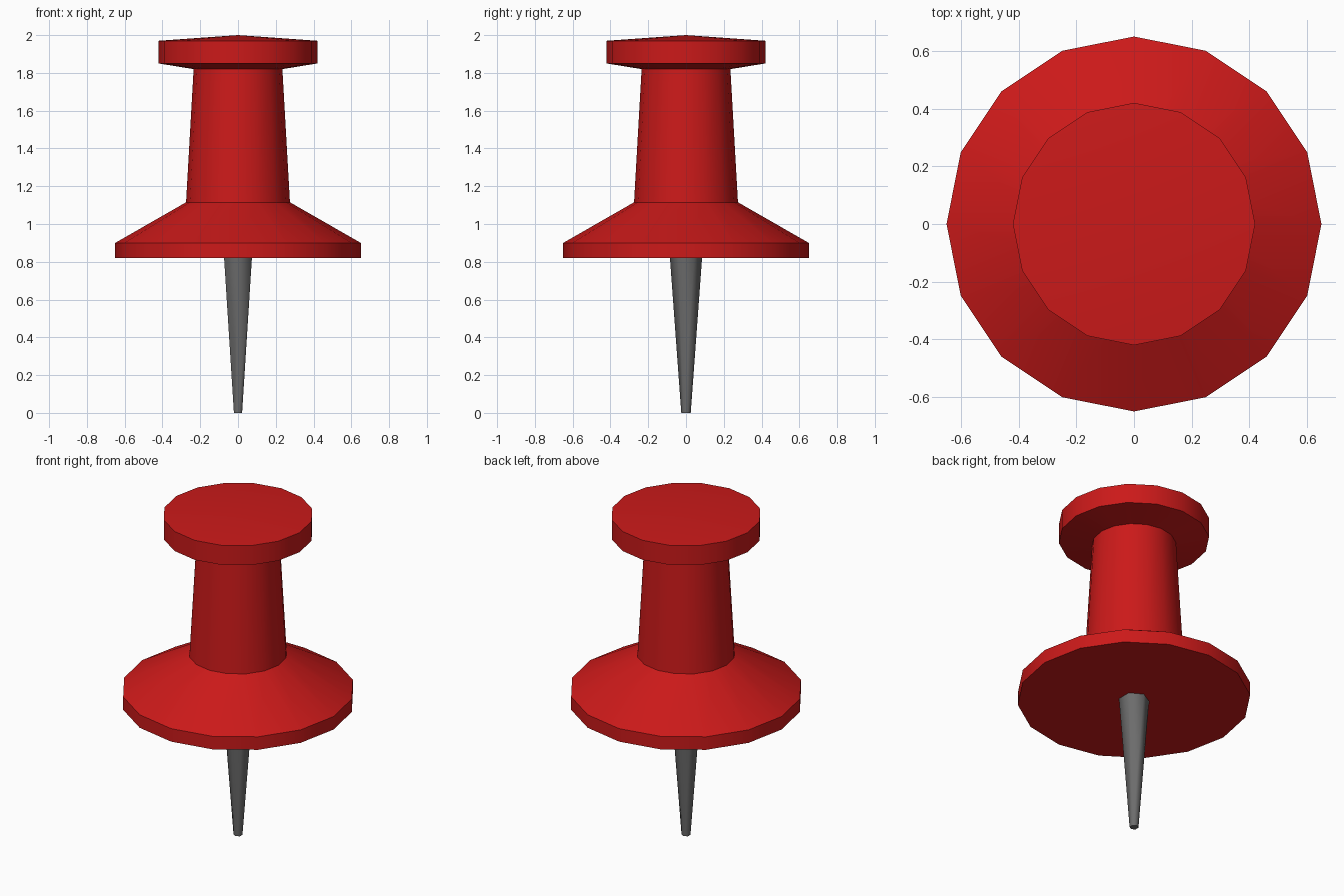
import bpy, bmesh
from math import sin, cos, pi, radians

if "Cube" in bpy.data.objects:
    bpy.data.objects.remove(bpy.data.objects["Cube"])


def lathe(name, profile, sides, smooth_angle, color=None):
    """Revolve (radius, z) points about z; radius 0 makes a single pole vertex."""
    bm = bmesh.new()
    rings = []
    for r, z in profile:
        n = 1 if r == 0 else sides
        # first vertex lies on the y axis
        rings.append([bm.verts.new((-r * sin(2 * pi * i / sides), r * cos(2 * pi * i / sides), z))
                      for i in range(n)])
    for a, b in zip(rings, rings[1:]):
        for i in range(sides):
            j = (i + 1) % sides
            if len(b) == 1:
                bm.faces.new((a[i], a[j], b[0]))
            else:
                bm.faces.new((a[i], a[j], b[j], b[i]))
    # flat end caps
    for ring in (rings[0], rings[-1]):
        if len(ring) > 1:
            bm.faces.new(ring)
    bmesh.ops.recalc_face_normals(bm, faces=bm.faces)
    mesh = bpy.data.meshes.new(name)
    bm.to_mesh(mesh)
    bm.free()
    obj = bpy.data.objects.new(name, mesh)
    bpy.context.collection.objects.link(obj)
    if color:
        mat = bpy.data.materials.new(name + "_material")
        mat.diffuse_color = color
        mat.use_nodes = True
        mat.node_tree.nodes["Principled BSDF"].inputs["Base Color"].default_value = mat.diffuse_color
        mesh.materials.append(mat)
    bpy.ops.object.select_all(action='DESELECT')
    obj.select_set(True)
    bpy.context.view_layer.objects.active = obj
    bpy.ops.object.shade_smooth_by_angle(angle=radians(smooth_angle))
    return obj


# Red plastic grip: flange, tapered neck and shallow domed head
lathe("plastic_grip",
      [(0.65, 0.82), (0.65, 0.90), (0.275, 1.115), (0.235, 1.82),
       (0.42, 1.85), (0.42, 1.97), (0, 2.0)],
      16, 30, (0.6, 0.01, 0.01, 1))

# Six-sided metal pin with a blunt tip
lathe("metal_pin", [(0.025, 0), (0.085, 0.82)], 6, 65, (0.15, 0.15, 0.15, 1))
